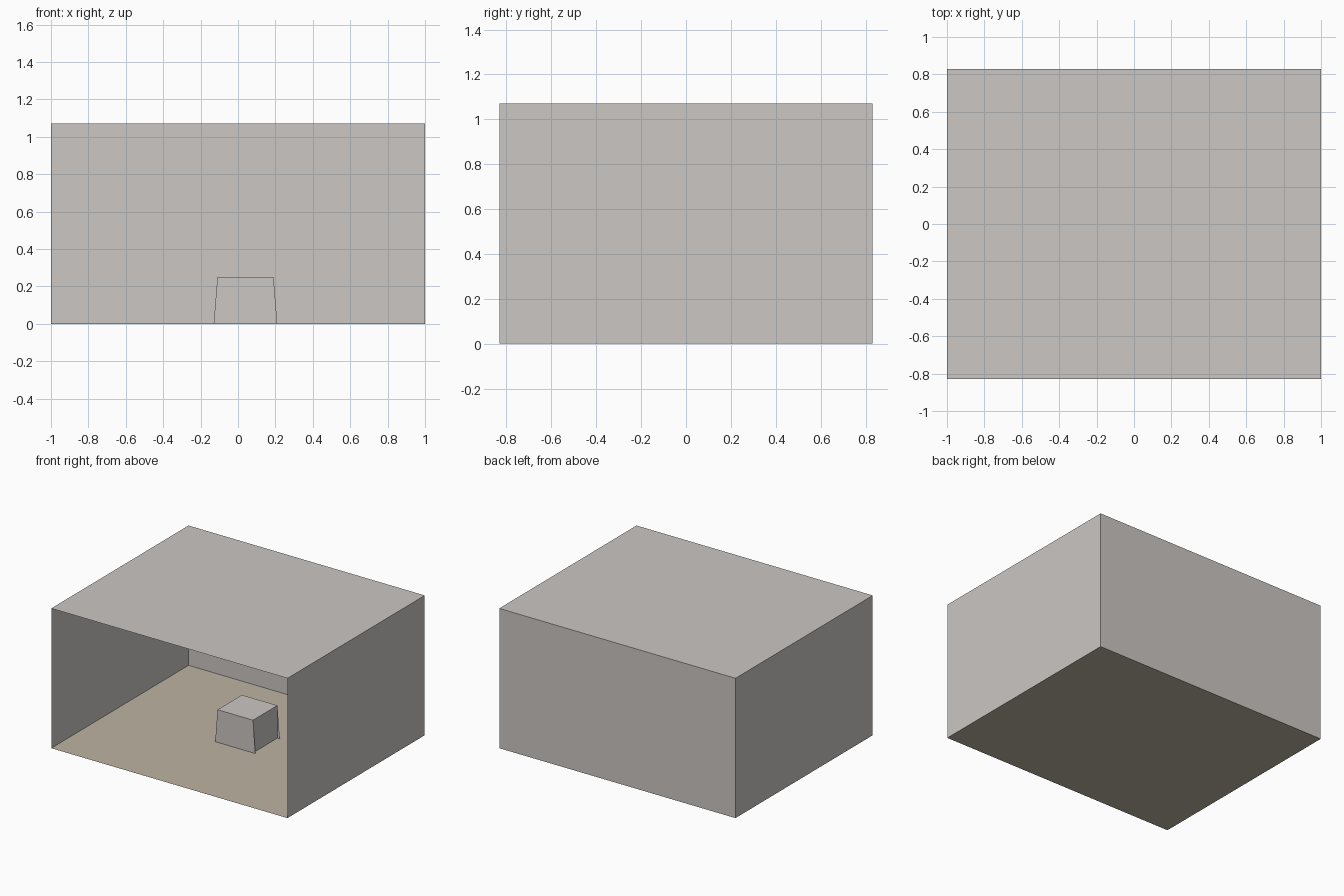
import bpy

if "Cube" in bpy.data.objects:
    bpy.data.objects.remove(bpy.data.objects["Cube"])

W, D, H = 1.0, 0.83, 1.07          # room half width, half depth, height


def material(name, colour):
    m = bpy.data.materials.new(name)
    m.diffuse_color = (*colour, 1)
    m.use_nodes = True
    m.node_tree.nodes["Principled BSDF"].inputs["Base Color"].default_value = m.diffuse_color
    return m


grey = material("warm_grey", (0.60, 0.57, 0.55))
tan = material("tan_floor", (0.51, 0.45, 0.365))


def sheet(name, corners, mat):
    """One thin flat panel from its four corners."""
    me = bpy.data.meshes.new(name)
    me.from_pydata(corners, [], [tuple(range(len(corners)))])
    me.materials.append(mat)
    ob = bpy.data.objects.new(name, me)
    bpy.context.collection.objects.link(ob)
    return ob


# Room shell, open at the front
sheet("floor", [(-W, -D, 0), (W, -D, 0), (W, D, 0), (-W, D, 0)], tan)
sheet("ceiling", [(-W, -D, H), (W, -D, H), (W, D, H), (-W, D, H)], grey)
sheet("back_wall", [(W, D, 0), (-W, D, 0), (-W, D, H), (W, D, H)], grey)
for side, x in (("left", -W), ("right", W)):
    sheet(side + "_wall", [(x, -D, 0), (x, D, 0), (x, D, H), (x, -D, H)], grey)

# Small stand: flared front and back panels, upright sides, flat top
cx, top_w, foot_w, sh = 0.04, 0.15, 0.17, 0.25
y0, y1 = -0.09, 0.205
for name, y in (("stand_front", y0), ("stand_back", y1)):
    sheet(name, [(cx - foot_w, y, 0), (cx + foot_w, y, 0),
                 (cx + top_w, y, sh), (cx - top_w, y, sh)], grey)
for name, x in (("stand_left", cx - top_w), ("stand_right", cx + top_w)):
    sheet(name, [(x, y0, 0), (x, y1, 0), (x, y1, sh), (x, y0, sh)], grey)
sheet("stand_top", [(cx - top_w, y0, sh), (cx + top_w, y0, sh),
                    (cx + top_w, y1, sh), (cx - top_w, y1, sh)], grey)
